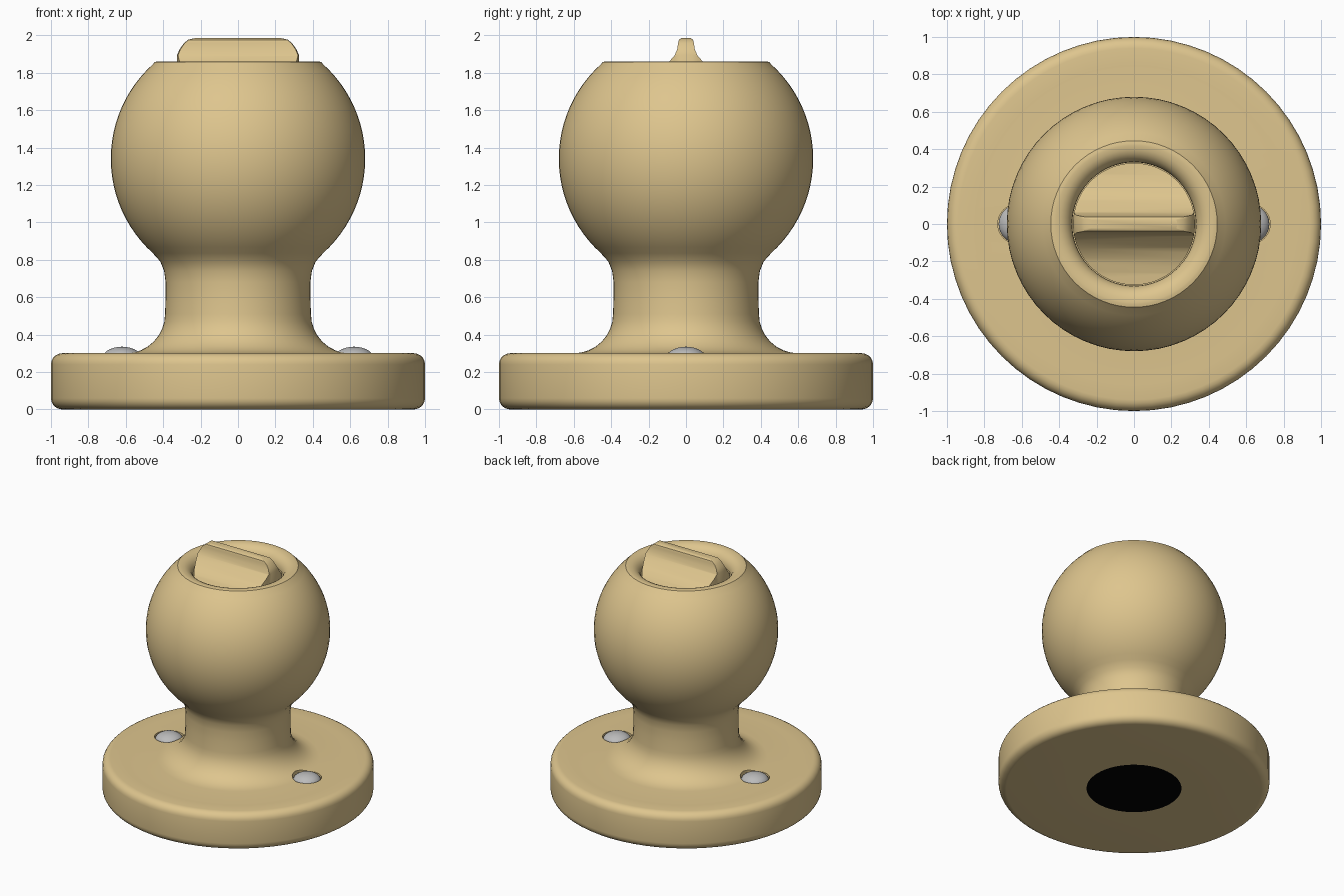
import bpy, bmesh, math

if "Cube" in bpy.data.objects:
    bpy.data.objects.remove(bpy.data.objects["Cube"])

SEG = 64


def material(name, rgb):
    m = bpy.data.materials.new(name)
    m.diffuse_color = (*rgb, 1)
    m.use_nodes = True
    m.node_tree.nodes["Principled BSDF"].inputs["Base Color"].default_value = m.diffuse_color
    return m


brass = material("brass tan", (0.73, 0.56, 0.27))
steel = material("steel grey", (0.5, 0.5, 0.5))
black = material("black", (0.0, 0.0, 0.0))


def add_object(name, bm, *mats):
    bmesh.ops.recalc_face_normals(bm, faces=bm.faces)
    me = bpy.data.meshes.new(name)
    bm.to_mesh(me)
    bm.free()
    ob = bpy.data.objects.new(name, me)
    bpy.context.collection.objects.link(ob)
    for m in mats:
        me.materials.append(m)
    return ob


def lathe(name, profile, mats, centre=(0, 0), seg=SEG):
    """Revolve (radius, z) points into a closed solid."""
    bm = bmesh.new()
    rings = []
    for r, z in profile:
        if r < 1e-5:
            rings.append([bm.verts.new((centre[0], centre[1], z))] * seg)
        else:
            rings.append([bm.verts.new((centre[0] + r * math.cos(2 * math.pi * i / seg),
                                        centre[1] + r * math.sin(2 * math.pi * i / seg), z))
                          for i in range(seg)])
    for a, b in zip(rings, rings[1:]):
        for i in range(seg):
            j = (i + 1) % seg
            vs = list(dict.fromkeys((a[i], a[j], b[j], b[i])))
            bm.faces.new(vs)
    return add_object(name, bm, *mats)


def arc(cx, cz, rx, rz, a0, a1, n):
    return [(cx + rx * math.cos(math.radians(a0 + (a1 - a0) * k / n)),
             cz + rz * math.sin(math.radians(a0 + (a1 - a0) * k / n))) for k in range(n + 1)]


def boolean(ob, other, op):
    mod = ob.modifiers.new("bool", 'BOOLEAN')
    mod.operation = op
    mod.solver = 'EXACT'
    mod.object = other
    bpy.context.view_layer.objects.active = ob
    bpy.ops.object.modifier_apply(modifier=mod.name)
    bpy.data.objects.remove(other)


def smooth(ob, angle=35):
    bpy.ops.object.select_all(action='DESELECT')
    ob.select_set(True)
    bpy.context.view_layer.objects.active = ob
    bpy.ops.object.shade_smooth_by_angle(angle=math.radians(angle))


# Rose plate, neck and ball knob as one turned body with a recess on top
profile = [(0, 0), (0.35, 0), (0.94, 0)]
profile += arc(0.94, 0.06, 0.06, 0.06, -80, 0, 5)
profile += arc(0.94, 0.24, 0.06, 0.06, 0, 90, 5)
profile += [(0.85, 0.30)]
profile += arc(0.60, 0.51, 0.21, 0.21, 270, 180, 8)
profile += [(0.387, 0.60), (0.387, 0.68), (0.395, 0.74), (0.415, 0.79)]
profile += arc(0, 1.34, 0.68, 0.68, -48, 48, 24)
profile += [(0.445, 1.857), (0.43, 1.86)]
profile += arc(0.42, 1.77, 0.09, 0.09, 90, 180, 6)
profile += [(0.33, 1.66), (0, 1.66)]
body = lathe("knob_body", profile, (brass, black))

# Black spindle hole underneath
for p in body.data.polygons:
    if p.center.z < 0.001 and math.hypot(p.center.x, p.center.y) < 0.345:
        p.material_index = 1

# Countersunk domed screws on each side
for side, word in ((-1, "left"), (1, "right")):
    c = (side * 0.62, 0)
    cutter = lathe("screw_hole_cutter", [(0, 0.24), (0.108, 0.24), (0.108, 0.45), (0, 0.45)],
                   (brass,), c, 32)
    boolean(body, cutter, 'DIFFERENCE')
    dome = [(0, 0.235), (0.104, 0.235)] + arc(0, 0.275, 0.104, 0.06, 0, 90, 7)[:-1] + [(0, 0.335)]
    smooth(lathe(word + "_screw", dome, (steel,), c, 32))
smooth(body)

# Thumb turn: flared blade section trimmed to a round button outline
half = [(0.34, 1.65), (0.34, 1.765), (0.26, 1.772), (0.19, 1.79), (0.13, 1.82), (0.09, 1.86),
        (0.062, 1.89), (0.047, 1.925), (0.042, 1.96), (0.038, 1.976), (0.025, 1.985)]
section = half + [(-y, z) for y, z in reversed(half)]
bm = bmesh.new()
ends = [[bm.verts.new((x, y, z)) for y, z in section] for x in (-0.4, 0.4)]
bm.faces.new(ends[0])
bm.faces.new(ends[1])
for i in range(len(section)):
    j = (i + 1) % len(section)
    bm.faces.new((ends[0][i], ends[0][j], ends[1][j], ends[1][i]))
turn = add_object("thumb_turn", bm, brass)
outline = [(0, 1.66), (0.326, 1.66), (0.326, 1.895), (0.312, 1.925), (0.29, 1.957),
           (0.265, 1.977), (0.225, 1.986), (0.225, 2.05), (0, 2.05)]
boolean(turn, lathe("turn_outline_cutter", outline, (brass,)), 'INTERSECT')
smooth(turn, 40)
